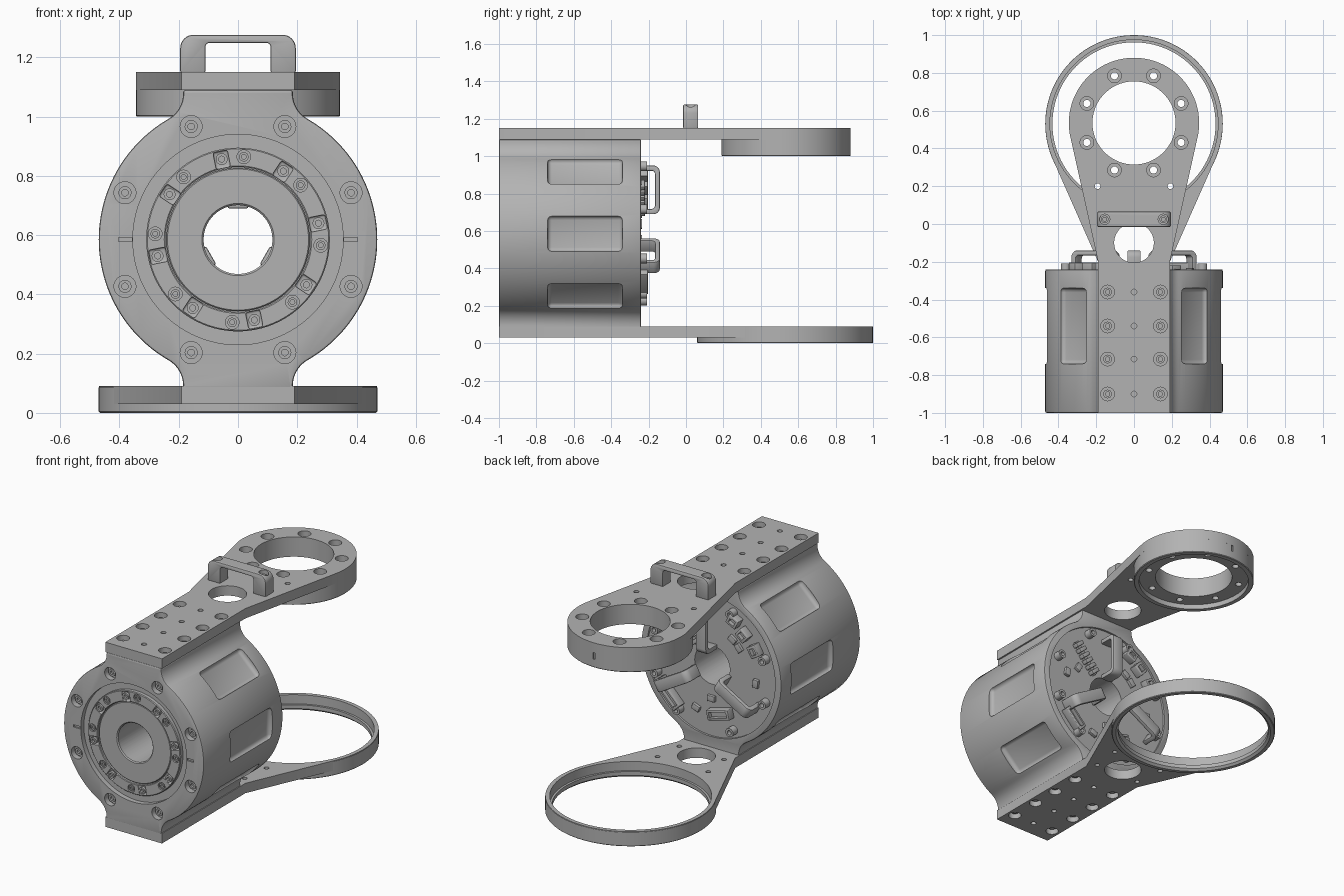
import bpy, bmesh
from math import sin, cos, radians, atan2, acos, hypot, degrees, sqrt, pi
from mathutils import Matrix, Vector

if "Cube" in bpy.data.objects:
    bpy.data.objects.remove(bpy.data.objects["Cube"], do_unlink=True)

grey = bpy.data.materials.new("machined grey")
grey.use_nodes = True
COLOUR = (0.45, 0.45, 0.45, 1)
grey.diffuse_color = COLOUR
grey.node_tree.nodes["Principled BSDF"].inputs["Base Color"].default_value = COLOUR

AXIS_Z = 0.585            # height of the drum axis
FRONT, BACK = -1.0, -0.24  # drum ends
T = Matrix.Translation
FACE_FRONT = Matrix.Rotation(pi / 2, 4, "X")
FACE_BACK = Matrix.Rotation(-pi / 2, 4, "X")


# --- helpers ---
def at(x, y, z):
    return T((x, y, z))


def spoke(angle, radius, y):
    """Frame on the drum: local x radial, local y along the axis."""
    return at(0, y, AXIS_Z) @ Matrix.Rotation(-radians(angle), 4, "Y") @ at(radius, 0, 0)


def finish(name, bm, places):
    piece = bpy.data.meshes.new(name)
    bmesh.ops.remove_doubles(bm, verts=bm.verts, dist=1e-5)
    bmesh.ops.recalc_face_normals(bm, faces=bm.faces)
    bm.to_mesh(piece)
    bm.free()
    whole = bmesh.new()
    for m in places:
        start = len(whole.verts)
        whole.from_mesh(piece)
        whole.verts.ensure_lookup_table()
        bmesh.ops.transform(whole, matrix=m, verts=whole.verts[start:])
    whole.to_mesh(piece)
    whole.free()
    piece.materials.append(grey)
    ob = bpy.data.objects.new(name, piece)
    bpy.context.collection.objects.link(ob)
    return ob


def lathe(name, profile, places, steps=64):
    bm = bmesh.new()
    vs = [bm.verts.new((r, 0, h)) for r, h in profile]
    es = [bm.edges.new(p) for p in zip(vs, vs[1:])]
    bmesh.ops.spin(bm, geom=vs + es, cent=(0, 0, 0), axis=(0, 0, 1), angle=2 * pi, steps=steps)
    return finish(name, bm, places)


def cyl(name, r, h, places, steps=32):
    return lathe(name, [(0, 0), (r, 0), (r, h), (0, h)], places, steps)


def bolts(name, r, h, places):
    s = r * 0.5
    return lathe(name, [(0, h * 0.4), (s, h * 0.4), (s, h), (r, h), (r, 0), (0, 0)], places, 20)


def prism(name, pts, depth, places):
    bm = bmesh.new()
    vs = [bm.verts.new((x, y, 0)) for x, y in pts]
    bmesh.ops.remove_doubles(bm, verts=vs, dist=1e-5)
    face = bm.faces.new(bm.verts)
    top = bmesh.ops.extrude_face_region(bm, geom=[face])["geom"]
    bmesh.ops.translate(bm, vec=(0, 0, depth), verts=[v for v in top if isinstance(v, bmesh.types.BMVert)])
    return finish(name, bm, places)


def box(name, size, places, bevel=0.0):
    bm = bmesh.new()
    bmesh.ops.create_cube(bm, size=1)
    bmesh.ops.scale(bm, vec=Vector(size), verts=bm.verts)
    if bevel:
        bmesh.ops.bevel(bm, geom=bm.edges[:], offset=bevel, segments=3, profile=0.5, affect="EDGES")
    return finish(name, bm, places)


def apply_mod(ob, kind, **props):
    mod = ob.modifiers.new(kind, kind)
    for key, value in props.items():
        setattr(mod, key, value)
    bpy.context.view_layer.objects.active = ob
    bpy.ops.object.modifier_apply(modifier=mod.name)


def cut(targets, cutter):
    for ob in targets:
        apply_mod(ob, "BOOLEAN", operation="DIFFERENCE", solver="EXACT", object=cutter)
    bpy.data.objects.remove(cutter, do_unlink=True)


def arc(cx, cy, r, a0, a1, n=8):
    return [(cx + r * cos(radians(a0 + (a1 - a0) * i / n)),
             cy + r * sin(radians(a0 + (a1 - a0) * i / n))) for i in range(n + 1)]


def handle_outline(w, h, r, leg, bar, ri):
    iw, ih = w - leg - ri, h - bar - ri
    return ([(-w, 0)] + arc(r - w, h - r, r, 180, 90) + arc(w - r, h - r, r, 90, 0)
            + [(w, 0), (w - leg, 0)] + arc(iw, ih, ri, 0, 90) + arc(-iw, ih, ri, 90, 180) + [(leg - w, 0)])


def arm_outline(w, y0, cy, r):
    """Straight strip that flares tangentially into a round end."""
    dy = y0 - cy
    a = degrees(atan2(dy, w) + acos(r / hypot(w, dy)))
    return [(-w, FRONT), (w, FRONT), (w, y0)] + arc(0, cy, r, a, 180 - a, 72) + [(-w, y0)]


# --- drum body with filleted mounting saddles ---
R, NECK, FILLET = 0.47, 0.185, 0.1
fx = NECK + FILLET
fz = sqrt((R + FILLET) ** 2 - fx ** 2)
touch = degrees(atan2(fz, fx))
q = arc(0, 0, R, 0, touch, 24) + arc(fx, fz, FILLET, touch + 180, 180, 10) + [(NECK, 0.505)]
half = q + [(-x, z) for x, z in reversed(q)]
body = prism("drum_body", half + [(-x, -z) for x, z in half], BACK - FRONT, [at(0, BACK, AXIS_Z) @ FACE_FRONT])
apply_mod(body, "BEVEL", width=0.008, segments=2, limit_method="ANGLE", angle_limit=radians(50))
cut([body], box("pocket_cutter", (0.06, 0.40, 0.19),
                [spoke(a, 0.472, -0.54) for a in (0, 46, 134, 180, 226, 314)], 0.022))
cut([body], cyl("front_recess_cutter", 0.355, 0.1, [at(0, FRONT + 0.03, AXIS_Z) @ FACE_FRONT], 96))
cut([body], cyl("back_recess_cutter", 0.43, 0.1, [at(0, BACK - 0.012, AXIS_Z) @ FACE_BACK], 96))
cut([body], cyl("bore_cutter", 0.118, 1.2, [at(0, 0, AXIS_Z) @ FACE_FRONT], 64))
rim = [22.5 + 45 * i for i in range(8)]
cut([body], cyl("rim_bolt_cutter", 0.037, 0.1, [spoke(a, 0.413, FRONT + 0.035) @ FACE_FRONT for a in rim]))
cut([body], box("tick_cutter", (0.045, 0.02, 0.014), [spoke(a, 0.38, FRONT) for a in (0, 180)]))
bolts("rim_bolts", 0.022, 0.02, [spoke(a, 0.413, FRONT + 0.036) @ FACE_FRONT for a in rim])

# --- output flange on the front ---
front = at(0, FRONT + 0.032, AXIS_Z) @ FACE_FRONT
lathe("output_disc", [(0.116, 0), (0.116, 0.014), (0.122, 0.02), (0.238, 0.02), (0.242, 0.016), (0.242, 0)], [front], 96)
ring = lathe("clamp_ring", [(0.245, 0), (0.245, 0.024), (0.249, 0.027), (0.306, 0.027), (0.31, 0.023),
                            (0.31, 0), (0.245, 0)], [front], 96)
cut([ring], cyl("ring_hole_cutter", 0.023, 0.1, [spoke(-4 + 45 * i, 0.28, FRONT + 0.015) @ FACE_FRONT for i in range(8)]))
cut([ring], box("ring_pad_cutter", (0.058, 0.05, 0.05), [spoke(11.5 + 45 * i, 0.275, FRONT - 0.01) for i in range(8)], 0.008))
bolts("ring_cap_bolts", 0.02, 0.02, [spoke(11.5 + 45 * i, 0.277, FRONT + 0.02) @ FACE_FRONT for i in range(8)])
bolts("ring_flush_bolts", 0.016, 0.012, [spoke(-4 + 45 * i, 0.28, FRONT + 0.018) @ FACE_FRONT for i in range(8)])

# --- upper arm with its round hub ---
HUB_Y = 0.535
arm_top = prism("upper_arm", arm_outline(0.19, -0.2, HUB_Y, 0.345), 0.06, [at(0, 0, 1.09)])
hub = lathe("upper_hub", [(0.22, 0.03), (0.315, 0.03), (0.315, 0), (0.341, 0), (0.345, 0.004), (0.345, 0.09),
                          (0.22, 0.09), (0.22, 0.03)], [at(0, HUB_Y, 1.0)], 96)
cut([arm_top], cyl("hub_hole_cutter", 0.22, 0.3, [at(0, HUB_Y, 1.0)], 96))
hub_spots = [(0.27 * cos(radians(a)), HUB_Y + 0.27 * sin(radians(a))) for a in rim]
cut([arm_top, hub], cyl("hub_bolt_cutter", 0.019, 0.4, [at(x, y, 0.9) for x, y in hub_spots], 20))
cut([arm_top], cyl("hub_counterbore_cutter", 0.036, 0.1, [at(x, y, 1.115) for x, y in hub_spots]))
cut([hub], box("hub_mark_cutter", (0.014, 0.02, 0.06), [at(0, HUB_Y + 0.345, 1.08)]))

# --- lower arm with its thin ring ---
RING_Y = 0.53
arm_low = prism("lower_arm", arm_outline(0.19, -0.2, RING_Y, 0.469), 0.06, [at(0, 0, 0.03)])
cut([arm_low], cyl("ring_opening_cutter", 0.45, 0.3, [at(0, RING_Y, -0.1)], 96))
lathe("lower_ring", [(0.432, 0.012), (0.445, 0), (0.466, 0), (0.47, 0.004), (0.47, 0.086), (0.466, 0.09),
                     (0.445, 0.09), (0.445, 0.035), (0.432, 0.035), (0.432, 0.012)], [at(0, RING_Y, 0)], 96)

# --- holes and bolts shared by both arms ---
rows = (-0.9, -0.715, -0.54, -0.36)
seats = [(x, y) for x in (-0.14, 0.14) for y in rows]
small = [(0, y) for y in rows]
flip = Matrix.Rotation(pi, 4, "X")
for arm, level, turn in ((arm_top, 1.12, Matrix()), (arm_low, 0.06, flip)):
    cut([arm], cyl("cable_hole_cutter", 0.105, 0.3, [at(0, -0.1, level - 0.15)], 64))
    cut([arm], cyl("seat_cutter", 0.036, 0.1, [at(x, y, level) @ turn @ at(0, 0, -0.015) for x, y in seats]))
    cut([arm], cyl("dowel_cutter", 0.015, 0.1, [at(x, y, level) @ turn for x, y in small], 16))
    bolts("saddle_bolts", 0.023, 0.022, [at(x, y, level) @ turn @ at(0, 0, -0.016) for x, y in seats])
cut([arm_top], cyl("pin_cutter", 0.015, 0.3, [at(x, 0.2, 1.0) for x in (-0.193, 0.193)], 16))
cut([arm_low], cyl("pin_cutter", 0.014, 0.3,
                   [at(s * x, y, -0.1) for s in (-1, 1) for x, y in ((0.15, -0.15), (0.17, 0.03))], 16))

# --- carrying handle on the upper arm ---
grip = prism("carrying_handle", handle_outline(0.195, 0.128, 0.045, 0.085, 0.027, 0.015), 0.08,
             [at(0, 0.065, 1.148) @ FACE_FRONT])
apply_mod(grip, "BEVEL", width=0.006, segments=2, limit_method="ANGLE", angle_limit=radians(50))
cut([grip], cyl("handle_bolt_cutter", 0.027, 0.1, [at(x, 0.025, 1.235) for x in (-0.155, 0.155)]))
bolts("handle_bolts", 0.02, 0.02, [at(x, 0.025, 1.234) for x in (-0.155, 0.155)])

# --- three radial brackets on the back ---
FLOOR = BACK - 0.013
brackets = prism("back_brackets", handle_outline(0.13, 0.113, 0.035, 0.028, 0.026, 0.018), 0.07,
                 [spoke(a, 0.235, FLOOR) @ at(0, 0, -0.035) for a in (90, 210, 330)])
apply_mod(brackets, "BEVEL", width=0.006, segments=2, limit_method="ANGLE", angle_limit=radians(50))

# --- electronics on the back ---
bolts("back_standoffs", 0.026, 0.045, [spoke(a, 0.385, FLOOR) @ FACE_BACK for a in (20, 70, 112, 160, 200, 248, 304, 340)])
box("pin_strip", (0.22, 0.016, 0.03), [spoke(50, 0.25, FLOOR + 0.008)])
box("pin_blocks", (0.024, 0.035, 0.06), [spoke(50, 0.16 + 0.036 * i, FLOOR + 0.016) for i in range(6)], 0.003)
for angle, radius in ((117, 0.36), (132, 0.34), (150, 0.35), (256, 0.28), (316, 0.36)):
    tall = 0.15 if angle > 200 else 0.07
    socket = box("back_connector", (0.06, 0.05, tall), [spoke(angle, radius, FLOOR + 0.024)], 0.004)
    cut([socket], box("connector_cutter", (0.032, 0.04, tall - 0.03), [spoke(angle, radius, FLOOR + 0.045)]))
box("back_chips", (0.035, 0.02, 0.05), [spoke(a, r, FLOOR + 0.009) for a, r in
    ((140, 0.24), (126, 0.24), (186, 0.3), (270, 0.2), (290, 0.3), (10, 0.3), (28, 0.24))], 0.003)

# --- smooth round surfaces, keep edges crisp ---
for ob in bpy.context.view_layer.objects:
    ob.select_set(ob.type == "MESH" and grey.name in ob.data.materials)
bpy.context.view_layer.objects.active = body
bpy.ops.object.shade_smooth_by_angle(angle=radians(30))
